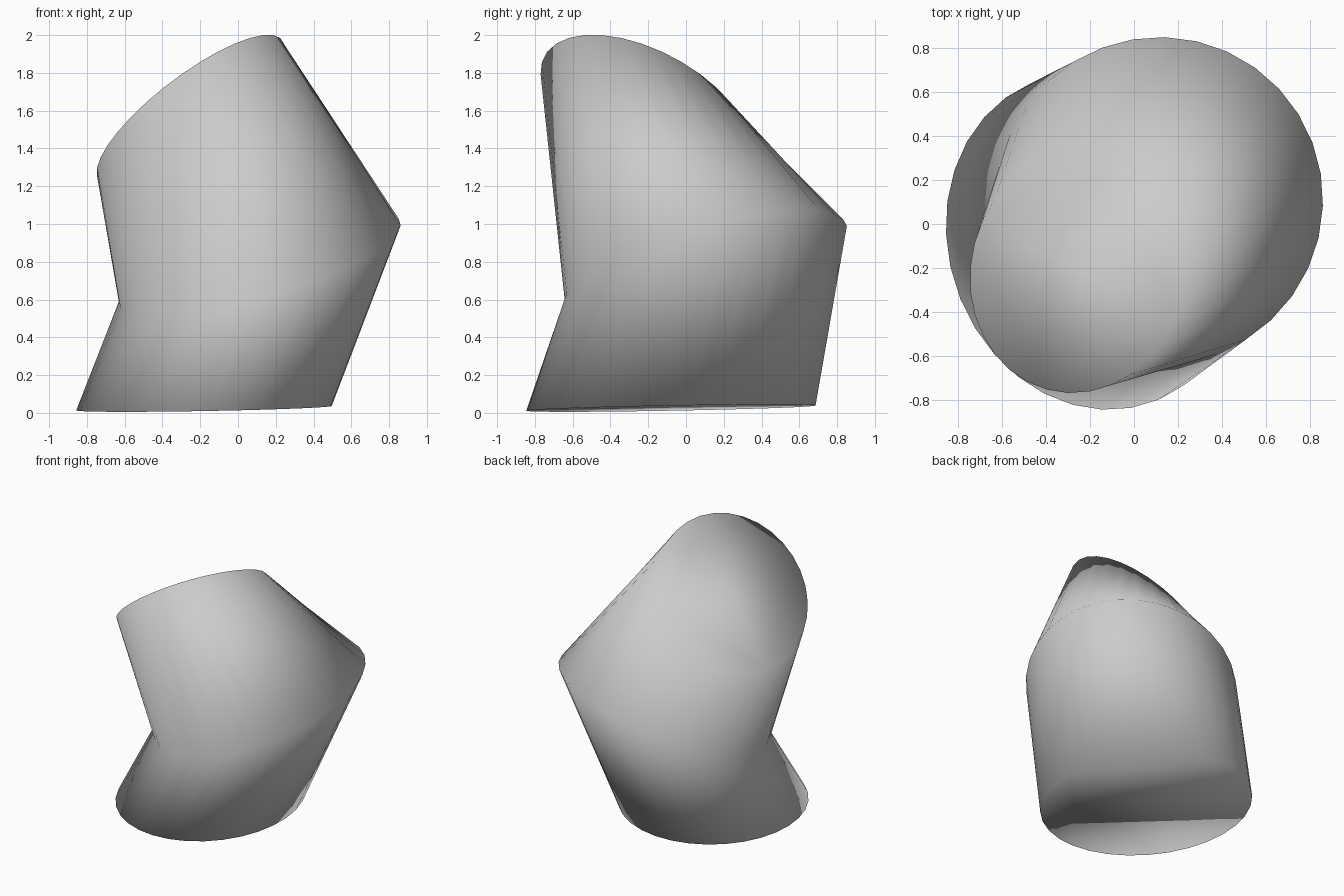
import bpy, bmesh, math
from mathutils import Vector

if "Cube" in bpy.data.objects:
    bpy.data.objects.remove(bpy.data.objects["Cube"])

SEGMENTS = 32


def ring(center, normal, major, minor, turn=0, start=0):
    """Points of a tilted ellipse; turn aims its long axis, start sets the first point."""
    c, n = Vector(center), Vector(normal).normalized()
    u = (Vector((1, 0, 0)) - n * n.x).normalized()
    v = n.cross(u)
    turn, start = math.radians(turn), math.radians(start)
    long_axis = u * math.cos(turn) + v * math.sin(turn)
    short_axis = n.cross(long_axis)
    points = []
    for i in range(SEGMENTS):
        a = 2 * math.pi * i / SEGMENTS + start - turn
        points.append(c + long_axis * (major * math.cos(a)) + short_axis * (minor * math.sin(a)))
    return points


# Bottom rim, widest bend and tilted top rim
rings = [
    ring((-0.18, -0.08, 0.025), (-0.02, -0.02, 1), 0.778, 0.665, turn=109),
    ring((0.115, 0.105, 0.79), (-0.26, -0.24, 0.935), 0.80, 0.745, turn=45),
    ring((-0.252, -0.215, 1.605), (-0.54, 0.31, 0.78), 0.64, 0.55, turn=-49, start=-21),
]

# Bent solid: walls between the rings, closed by a cap at each end
bm = bmesh.new()
loops = [[bm.verts.new(p) for p in r] for r in rings]
for low, high in zip(loops, loops[1:]):
    for i in range(SEGMENTS):
        j = (i + 1) % SEGMENTS
        bm.faces.new((low[i], low[j], high[j], high[i]))
bm.faces.new(loops[0][::-1])
bm.faces.new(loops[-1])
for f in bm.faces:
    f.smooth = True
bm.normal_update()

mesh = bpy.data.meshes.new("bent_cylinder")
bm.to_mesh(mesh)
bm.free()
bpy.context.collection.objects.link(bpy.data.objects.new("bent_cylinder", mesh))
